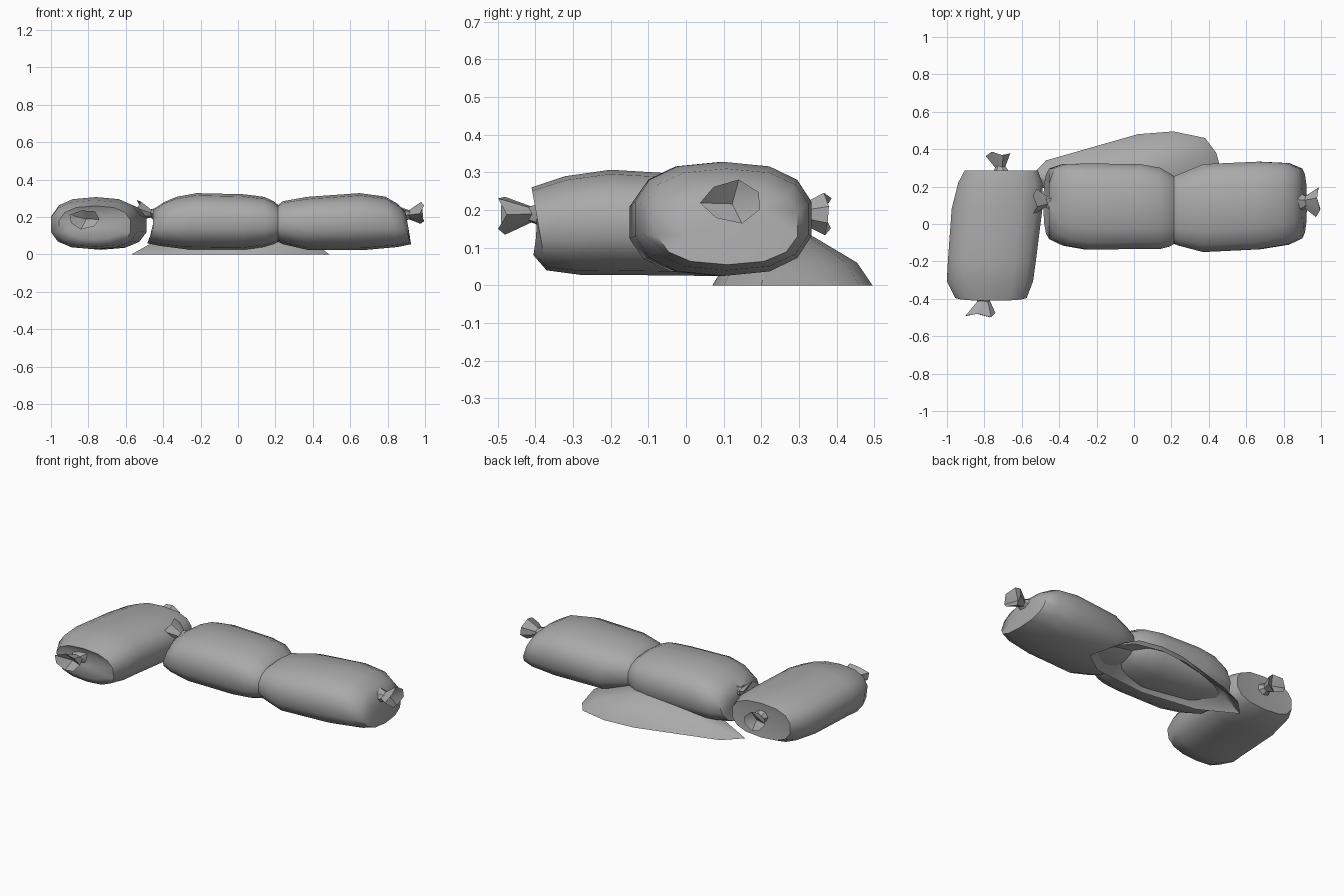
import bpy, bmesh, math
from mathutils import Vector

cube = bpy.data.objects.get("Cube")
if cube:
    bpy.data.objects.remove(cube, do_unlink=True)

grey = bpy.data.materials.new("sackcloth grey")
grey.use_nodes = True
grey.diffuse_color = (0.4, 0.4, 0.4, 1)
grey.node_tree.nodes["Principled BSDF"].inputs["Base Color"].default_value = (0.4, 0.4, 0.4, 1)


def finish(name, bm, angle):
    bmesh.ops.recalc_face_normals(bm, faces=bm.faces)
    mesh = bpy.data.meshes.new(name)
    bm.to_mesh(mesh)
    bm.free()
    mesh.materials.append(grey)
    obj = bpy.data.objects.new(name, mesh)
    bpy.context.collection.objects.link(obj)
    bpy.ops.object.select_all(action="DESELECT")
    obj.select_set(True)
    bpy.context.view_layer.objects.active = obj
    bpy.ops.object.shade_smooth_by_angle(angle=math.radians(angle))
    return obj


def bridge(bm, rings):
    for a, b in zip(rings, rings[1:]):
        n = len(a)
        for i in range(n):
            j = (i + 1) % n
            bm.faces.new((a[i], a[j], b[j], b[i]))


def cap(bm, ring, centre):
    tip = bm.verts.new(centre)
    for i, v in enumerate(ring):
        bm.faces.new((v, ring[(i + 1) % len(ring)], tip))


def place(axis, along, side, z):
    return Vector((along, side, z)) if axis == "x" else Vector((side, along, z))


def sack(name, axis, sections, power=2.5, sides=14):
    """Each section: along, side low, side high, z low, z high, lean."""
    bm = bmesh.new()
    rings = []
    for along, s0, s1, z0, z1, lean in sections:
        ring = []
        for k in range(sides):
            a = math.tau * (k + 0.5) / sides
            c, s = math.cos(a), math.sin(a)
            u = math.copysign(abs(c) ** (2 / power), c)
            w = math.copysign(abs(s) ** (2 / power), s)
            ring.append(bm.verts.new(place(axis, along - lean * w, (s0 + s1) / 2 + u * (s1 - s0) / 2,
                                           (z0 + z1) / 2 + w * (z1 - z0) / 2)))
        rings.append(ring)
    bridge(bm, rings)
    for ring in (rings[0], rings[-1]):
        cap(bm, ring, sum((v.co for v in ring), Vector()) / sides)
    return finish(name, bm, 50)


def tie(name, axis, start, end, width, height, twist):
    """Gathered neck flaring to a crumpled, dished end."""
    bm = bmesh.new()
    start, end = Vector(start), Vector(end)
    rings = []
    for t, scale in ((-0.25, 0.75), (0.2, 0.42), (1, 1)):
        mid = start.lerp(end, t)
        ring = []
        for k in range(7):
            a = math.tau * k / 7 + twist
            r = scale * (1 if k % 2 else 0.88)
            off = place(axis, 0.012 * math.cos(3 * a) * scale,
                        width * r * math.cos(a), height * r * math.sin(a))
            ring.append(bm.verts.new(mid + off))
        rings.append(ring)
    bridge(bm, rings)
    cap(bm, rings[-1], start.lerp(end, 0.55))
    return finish(name, bm, 30)


# Sack lying front to back
sack("side_sack", "y", [
    (-0.395, -0.91, -0.63, 0.08, 0.22, -0.01),
    (-0.39, -0.96, -0.57, 0.04, 0.26, 0.02),
    (-0.30, -1.005, -0.535, 0.028, 0.29, 0.02),
    (-0.20, -1.0, -0.52, 0.028, 0.307, 0),
    (0.08, -0.98, -0.485, 0.025, 0.29, 0),
    (0.22, -0.945, -0.485, 0.03, 0.285, 0),
    (0.285, -0.91, -0.51, 0.06, 0.27, 0),
    (0.28, -0.85, -0.57, 0.10, 0.23, 0)])

# Long sack pinched in the middle
sack("long_sack", "x", [
    (-0.455, -0.01, 0.22, 0.12, 0.24, 0),
    (-0.44, -0.085, 0.30, 0.06, 0.28, -0.045),
    (-0.37, -0.12, 0.325, 0.045, 0.308, -0.04),
    (-0.25, -0.142, 0.328, 0.028, 0.328, -0.03),
    (0.03, -0.138, 0.325, 0.025, 0.322, 0),
    (0.14, -0.138, 0.305, 0.04, 0.308, 0),
    (0.19, -0.125, 0.275, 0.055, 0.285, 0),
    (0.215, -0.11, 0.26, 0.068, 0.265, 0),
    (0.24, -0.12, 0.27, 0.055, 0.285, 0),
    (0.37, -0.155, 0.325, 0.025, 0.308, 0),
    (0.67, -0.14, 0.338, 0.025, 0.328, 0.02),
    (0.82, -0.115, 0.33, 0.04, 0.31, 0.035),
    (0.89, -0.08, 0.30, 0.055, 0.27, 0.035),
    (0.905, 0.0, 0.22, 0.12, 0.23, 0.01)])

# Gathered ends
tie("side_sack_front_tie", "y", (-0.80, -0.395, 0.19), (-0.82, -0.488, 0.188), 0.09, 0.055, 0)
tie("side_sack_back_tie", "y", (-0.71, 0.29, 0.19), (-0.72, 0.375, 0.19), 0.073, 0.058, 0.4)
tie("long_sack_right_tie", "x", (-0.45, 0.12, 0.215), (-0.53, 0.125, 0.24), 0.075, 0.055, 0.3)
tie("long_sack_left_tie", "x", (0.90, 0.12, 0.21), (0.985, 0.125, 0.222), 0.088, 0.06, 0.5)

# Loose heap behind, open underneath
outline = [(-0.57, 0.24), (-0.47, 0.34), (0.02, 0.48), (0.21, 0.495), (0.38, 0.46), (0.44, 0.38),
           (0.49, 0.2), (0.35, 0.1), (0.0, 0.07), (-0.35, 0.12)]
bm = bmesh.new()
heap = [[bm.verts.new((0.02 + (x - 0.02) * s, 0.27 + (y - 0.27) * s, z)) for x, y in outline]
        for s, z in ((1, 0), (0.82, 0.06), (0.3, 0.13))]
bridge(bm, heap)
cap(bm, heap[-1], (0.02, 0.27, 0.14))
finish("heap", bm, 40)
